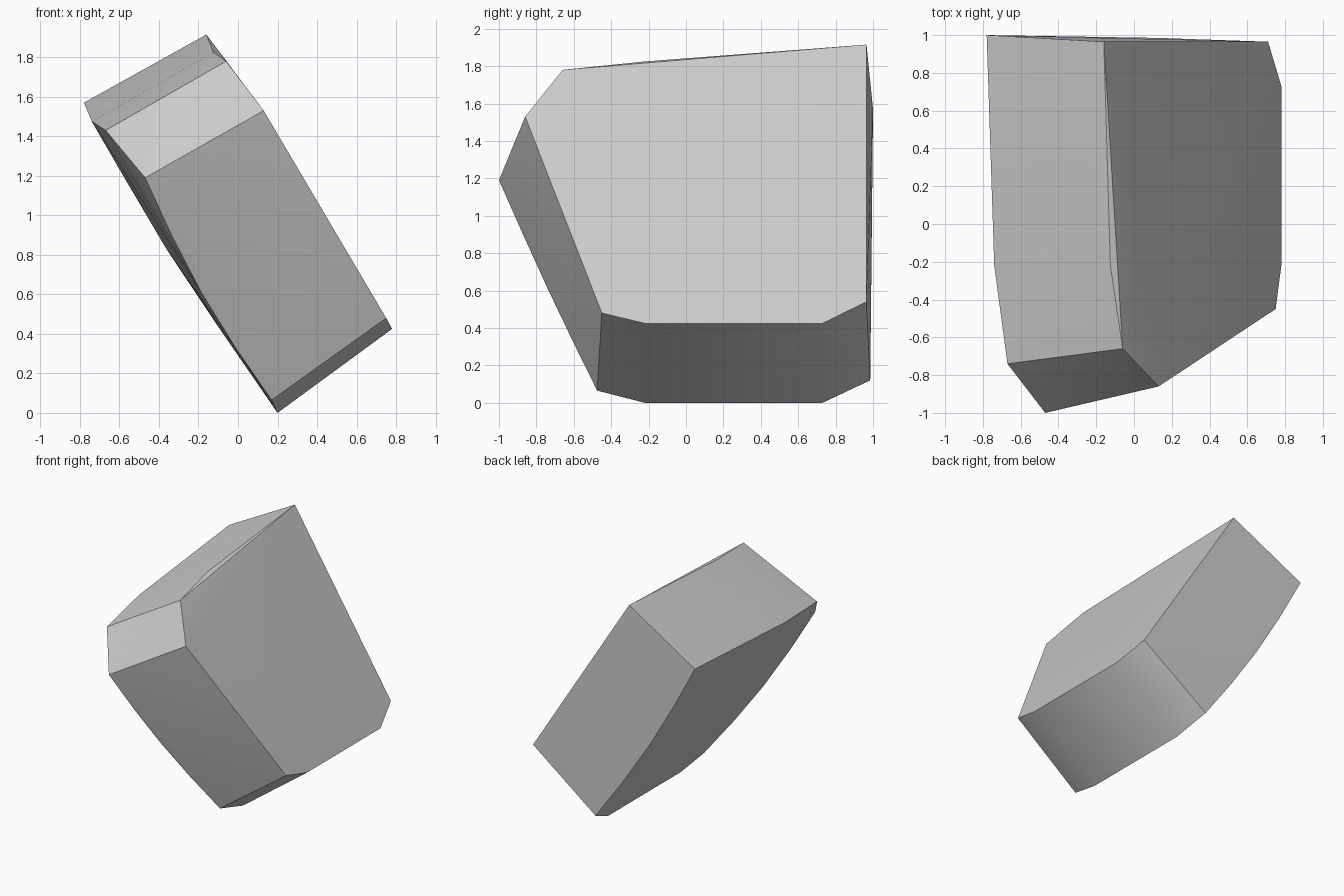
import bpy
import bmesh
import math
from mathutils import Vector

cube = bpy.data.objects.get("Cube")
if cube:
    bpy.data.objects.remove(cube, do_unlink=True)

# One plain grey for the whole block
grey = bpy.data.materials.new("plain_grey")
grey.use_nodes = True
colour = (0.6, 0.6, 0.6, 1)
grey.diffuse_color = colour
grey.node_tree.nodes["Principled BSDF"].inputs["Base Color"].default_value = colour

# Outline of the flat upper face
upper = [(-.06, -.66, 1.78), (.13, -.86, 1.53), (.75, -.45, .48),
         (.78, -.22, .425), (.78, .73, .425), (.71, .965, .54),
         (-.16, .965, 1.915), (-.125, -.22, 1.825)]

# Matching outline of the bowed lower face
lower = [(-.67, -.74, 1.43), (-.47, -1, 1.19), (.17, -.475, .065),
         (.2, -.22, 0), (.2, .73, 0), (.13, .985, .12),
         (-.78, 1, 1.57), (-.74, -.22, 1.475)]


def bowed_edge(start, end, depth, steps=4):
    """Points between two corners, pushed outward along a shallow arc."""
    start, end = Vector(start), Vector(end)
    outward = Vector((-.85, 0, -.53))
    points = []
    for step in range(1, steps):
        t = step / steps
        points.append(start.lerp(end, t) + outward * depth * math.sin(math.pi * t))
    return points


# The front and back edges of the lower face bow outward
bows = bowed_edge(lower[1], lower[2], .04) + bowed_edge(lower[6], lower[5], .04)

# Skin all corners into one convex slab
bm = bmesh.new()
for point in upper + lower + bows:
    bm.verts.new(point)
hull = bmesh.ops.convex_hull(bm, input=bm.verts[:])
unused = [v for v in bm.verts if not v.link_faces]
bmesh.ops.delete(bm, geom=unused, context="VERTS")
bmesh.ops.recalc_face_normals(bm, faces=bm.faces[:])

mesh = bpy.data.meshes.new("tilted_slab")
bm.to_mesh(mesh)
bm.free()
mesh.materials.append(grey)
slab = bpy.data.objects.new("tilted_slab", mesh)
bpy.context.collection.objects.link(slab)

# Smooth the shallow bows while keeping the chamfers crisp
bpy.ops.object.select_all(action="DESELECT")
slab.select_set(True)
bpy.context.view_layer.objects.active = slab
bpy.ops.object.shade_smooth_by_angle(angle=math.radians(30))
